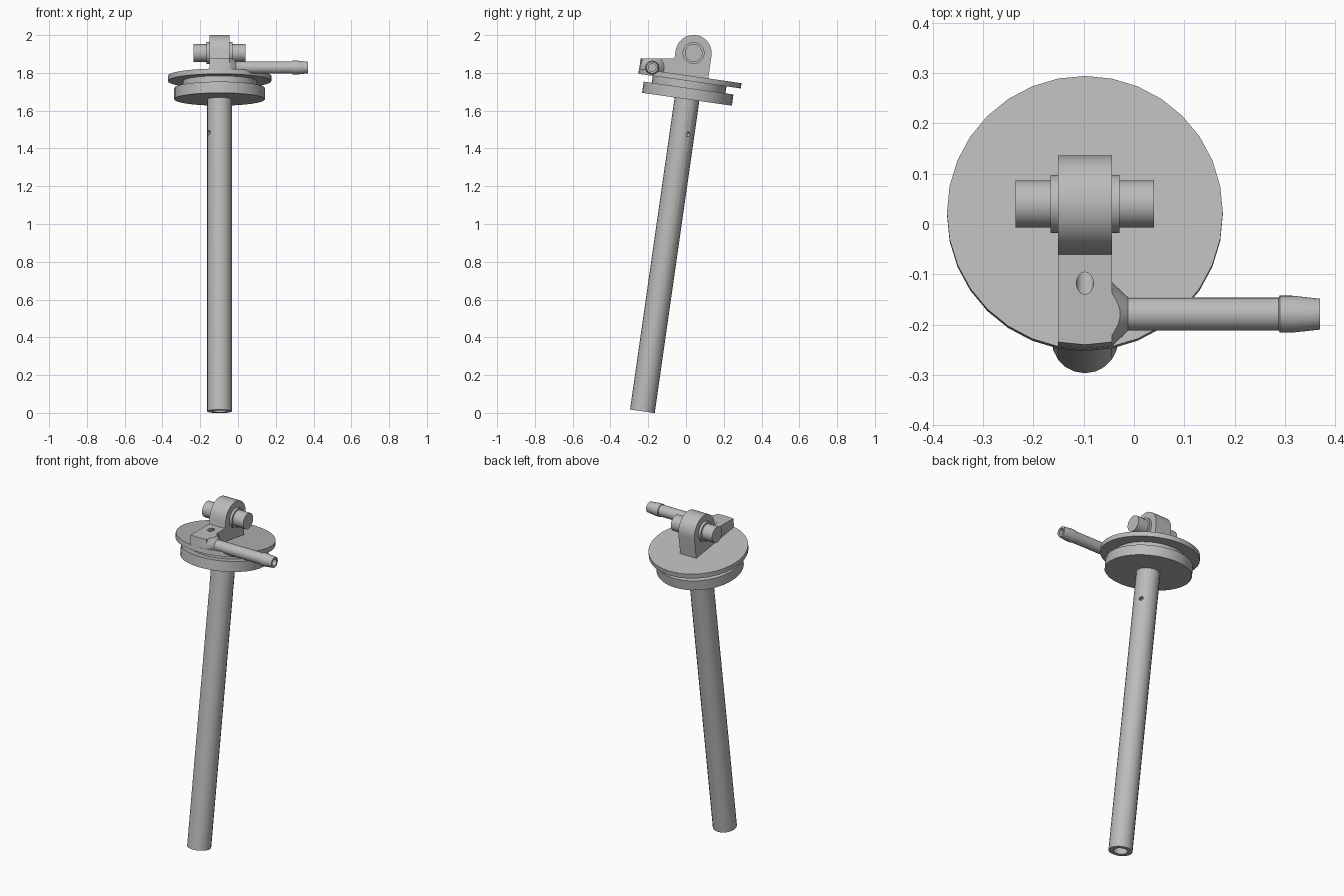
import bpy, bmesh
from math import sin, cos, pi, radians
from mathutils import Matrix, Vector

cube = bpy.data.objects.get("Cube")
if cube:
    bpy.data.objects.remove(cube, do_unlink=True)

steel = bpy.data.materials.new("grey_steel")
steel.use_nodes = True
GREY = (0.5, 0.5, 0.5, 1)
steel.diffuse_color = GREY
steel.node_tree.nodes["Principled BSDF"].inputs["Base Color"].default_value = GREY

parts = []


def make(name, bm, part=True):
    bmesh.ops.recalc_face_normals(bm, faces=bm.faces[:])
    mesh = bpy.data.meshes.new(name)
    bm.to_mesh(mesh)
    bm.free()
    mesh.materials.append(steel)
    obj = bpy.data.objects.new(name, mesh)
    bpy.context.collection.objects.link(obj)
    if part:
        parts.append(obj)
    else:
        obj.hide_render = True
    return obj


def lathe(name, profile, segs, axis=(0, 0, 1), origin=(0, 0, 0), ring=False, part=True):
    """Revolve (radius, height) points; cap both ends unless the profile is a ring."""
    bm = bmesh.new()
    turn = Matrix.Translation(origin) @ Vector((0, 0, 1)).rotation_difference(Vector(axis)).to_matrix().to_4x4()
    loops = [[bm.verts.new(turn @ Vector((r * cos(2 * pi * i / segs), r * sin(2 * pi * i / segs), h)))
              for i in range(segs)] for r, h in profile]
    pairs = list(zip(loops, loops[1:]))
    if ring:
        pairs.append((loops[-1], loops[0]))
    else:
        bm.faces.new(loops[0])
        bm.faces.new(loops[-1])
    for a, b in pairs:
        for i in range(segs):
            j = (i + 1) % segs
            bm.faces.new((a[i], a[j], b[j], b[i]))
    return make(name, bm, part)


def prism(name, outline, half_width):
    """Extrude a (y, z) outline across x."""
    bm = bmesh.new()
    face = bm.faces.new([bm.verts.new((-half_width, y, z)) for y, z in outline])
    side = bmesh.ops.extrude_face_region(bm, geom=[face])["geom"]
    bmesh.ops.translate(bm, vec=(2 * half_width, 0, 0),
                        verts=[v for v in side if isinstance(v, bmesh.types.BMVert)])
    return make(name, bm)


def boolean(obj, cutter, operation):
    mod = obj.modifiers.new("cut", "BOOLEAN")
    mod.object = cutter
    mod.operation = operation
    mod.solver = "EXACT"
    bpy.context.view_layer.objects.active = obj
    bpy.ops.object.modifier_apply(modifier=mod.name)


# Everything is built upright around the pivot pin, then leaned at the end
HALF = 0.0535
TILT = radians(-8.13)
DISC_TOP, DISC_BOTTOM = -0.122, -0.15

# Hollow stem with a cross-drilled hole near the top
stem = lathe("stem_tube", [(0.04, -1.916), (0.066, -1.916), (0.066, -0.22), (0.04, -0.22)], 20, ring=True)
drill = Vector((0.86, 0.5, 0))
cutter = lathe("stem_drill", [(0.012, -0.1), (0.012, 0.1)], 12, axis=drill,
               origin=(0, 0, -0.43), part=False)
boolean(stem, cutter, "DIFFERENCE")
bpy.data.objects.remove(cutter)

# Grooved stopper: lower disc, neck and wider upper flange
lathe("stopper_disc", [(0.24, -0.247), (0.24, -0.187), (0.197, -0.187), (0.197, DISC_BOTTOM),
                       (0.274, DISC_BOTTOM), (0.274, DISC_TOP)], 32)

# Round-topped lug carrying the pin
R = 0.096
arch = [(R * cos(pi * i / 16), R * sin(pi * i / 16)) for i in range(17)]
prism("pivot_lug", arch + [(-R, -0.14), (R, -0.14)], HALF)

# Stepped pin through the lug
lathe("pivot_pin", [(0.047, -0.1375), (0.047, -0.0685), (0.058, -0.0685), (0.058, 0.0685),
                    (0.047, 0.0685), (0.047, 0.1375)], 24, axis=(1, 0, 0))

# Port block with level top, and conical boss, trimmed to the flange outline
block = prism("port_block", [(-0.05, -0.14), (-0.05, 0.05), (-0.3, 0.05), (-0.3, -0.14)], HALF)
hose_y, hose_z = -0.206, -0.107
boss = lathe("port_boss", [(0.064, 0.03), (0.064, HALF), (0.033, 0.086)], 24,
             axis=(1, 0, 0), origin=(0, hose_y, hose_z))
envelope = lathe("trim_envelope", [(0.273, -0.149), (0.273, 0.1)], 32, part=False)
bm = bmesh.new()
bm.from_mesh(envelope.data)
up = Matrix.Rotation(-TILT, 3, "X") @ Vector((0, 0, 1))
cut = bmesh.ops.bisect_plane(bm, geom=bm.verts[:] + bm.edges[:] + bm.faces[:],
                             plane_co=(0, 0, -0.029), plane_no=up, clear_outer=True)
bmesh.ops.holes_fill(bm, edges=[e for e in bm.edges if e.is_boundary])
bmesh.ops.recalc_face_normals(bm, faces=bm.faces[:])
bm.to_mesh(envelope.data)
bm.free()
for obj in (block, boss):
    boolean(obj, envelope, "INTERSECT")
bpy.data.objects.remove(envelope)

# Slanted drilling in the top of the block
cutter = lathe("port_drill", [(0.017, -0.06), (0.017, 0.06)], 16, axis=(0, 0.75, -0.66),
               origin=(0, -0.153, -0.05), part=False)
boolean(block, cutter, "DIFFERENCE")
bpy.data.objects.remove(cutter)

# Barbed hose nozzle with a bore
lathe("hose_nozzle", [(0.02, 0.2), (0.02, 0.467), (0.031, 0.467), (0.037, 0.412), (0.037, 0.387),
                      (0.033, 0.385), (0.033, 0.04)], 20,
      axis=(1, 0, 0), origin=(0, hose_y, hose_z))

# Lean the whole assembly and shade it
lean = Matrix.Translation((-0.0975, 0.04, 1.905)) @ Matrix.Rotation(TILT, 4, "X")
for obj in parts:
    obj.data.transform(lean)
    bpy.ops.object.select_all(action="DESELECT")
    obj.select_set(True)
    bpy.context.view_layer.objects.active = obj
    bpy.ops.object.shade_smooth_by_angle(angle=radians(30))
